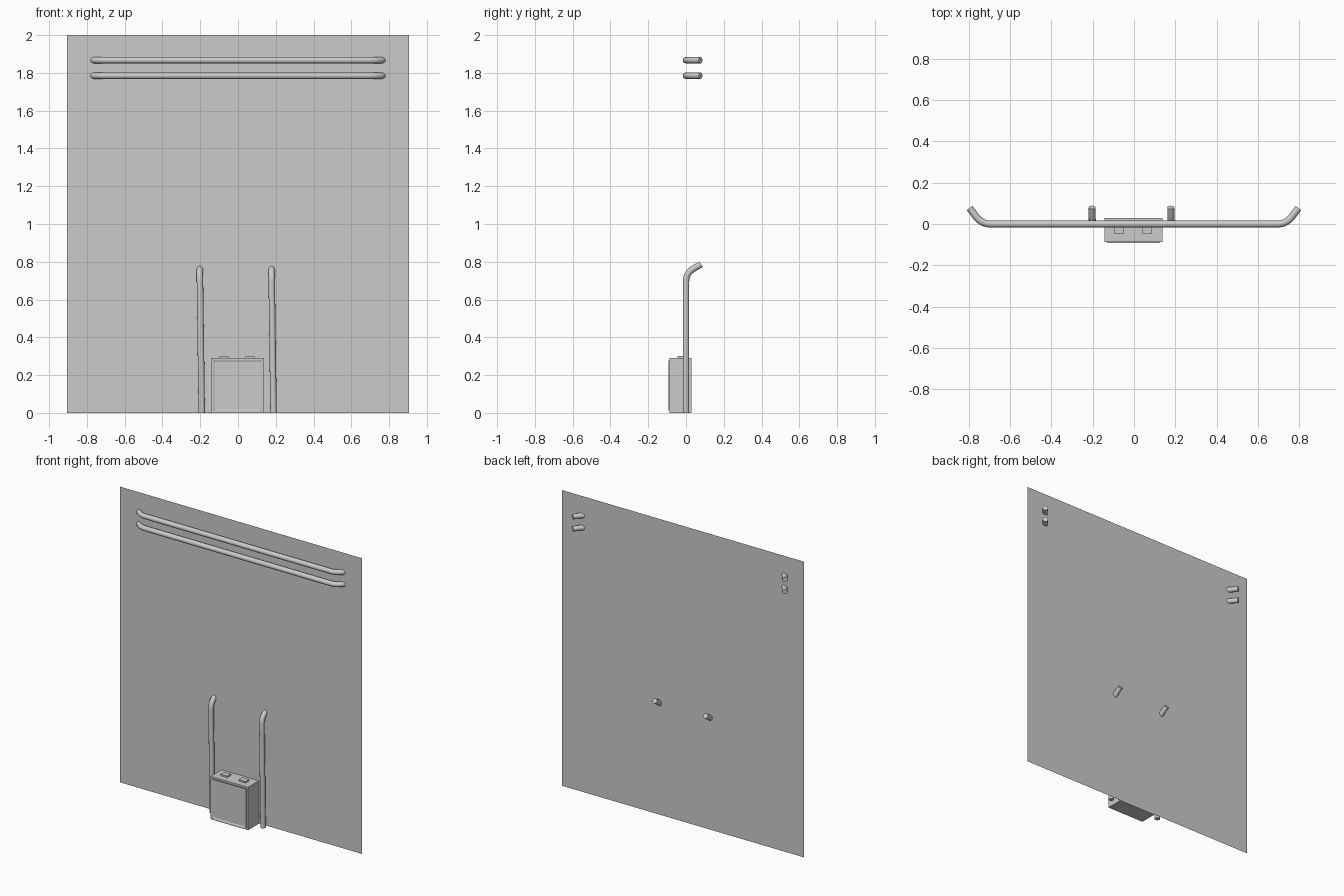
import bpy, bmesh, math
from mathutils import Vector

cube = bpy.data.objects.get("Cube")
if cube:
    bpy.data.objects.remove(cube, do_unlink=True)

grey = bpy.data.materials.new("plain_grey")
grey.use_nodes = True
grey.diffuse_color = (0.6, 0.6, 0.6, 1)
grey.node_tree.nodes["Principled BSDF"].inputs["Base Color"].default_value = (0.6, 0.6, 0.6, 1)


def add_mesh(name, bm):
    mesh = bpy.data.meshes.new(name)
    bm.to_mesh(mesh)
    bm.free()
    mesh.materials.append(grey)
    obj = bpy.data.objects.new(name, mesh)
    bpy.context.collection.objects.link(obj)
    return obj


def box_bm(low, high):
    low, high = Vector(low), Vector(high)
    bm = bmesh.new()
    bmesh.ops.create_cube(bm, size=1)
    for v in bm.verts:
        v.co = (low + high) / 2 + v.co * (high - low)
    return bm


def rounded(points, radius, steps=8):
    """Replace each inner corner of a path with a smooth bend."""
    pts = [Vector(p) for p in points]
    path = [pts[0]]
    for a, b, c in zip(pts, pts[1:], pts[2:]):
        start = b + (a - b).normalized() * radius
        end = b + (c - b).normalized() * radius
        for i in range(steps + 1):
            t = i / steps
            path.append(start * (1 - t) ** 2 + b * 2 * t * (1 - t) + end * t * t)
    return path + [pts[-1]]


def pipe(name, points, bend):
    path = rounded(points, bend)
    curve = bpy.data.curves.new(name, 'CURVE')
    curve.dimensions = '3D'
    curve.bevel_depth = 0.017
    curve.bevel_resolution = 4
    curve.use_fill_caps = True
    spline = curve.splines.new('POLY')
    spline.points.add(len(path) - 1)
    for p, co in zip(spline.points, path):
        p.co = (*co, 1)
    curve.materials.append(grey)
    obj = bpy.data.objects.new(name, curve)
    bpy.context.collection.objects.link(obj)
    bpy.ops.object.select_all(action='DESELECT')
    obj.select_set(True)
    bpy.context.view_layer.objects.active = obj
    bpy.ops.object.convert(target='MESH')
    bpy.ops.object.shade_smooth_by_angle(angle=math.radians(40))


# Thin back sheet: a single upright face
bm = bmesh.new()
corners = [(-0.905, 0), (0.905, 0), (0.905, 2), (-0.905, 2)]
bm.faces.new([bm.verts.new((x, 0.031, z)) for x, z in corners])
add_mesh("back_sheet", bm)

# Horizontal rails with both ends bent back through the sheet
for name, z in (("upper_rail", 1.867), ("lower_rail", 1.785)):
    pipe(name, [(-0.795, 0.077, z), (-0.737, 0, z), (0.737, 0, z), (0.795, 0.077, z)], 0.045)

# Upright pipes, leaning very slightly, with the top bent back
for name, x in (("right_upright_pipe", -0.192), ("left_upright_pipe", 0.188)):
    top = x - 0.01
    pipe(name, [(x, 0, 0), (top, 0, 0.74), (top, 0.08, 0.787)], 0.045)

# Cabinet body
add_mesh("cabinet", box_bm((-0.143, -0.088, 0), (0.137, 0.029, 0.29)))

# Door plate with a narrow raised border
bm = box_bm((-0.13, -0.093, 0.012), (0.125, -0.088, 0.278))
bm.normal_update()
front = [f for f in bm.faces if f.normal.y < -0.9]
bmesh.ops.inset_region(bm, faces=front, thickness=0.009)
bmesh.ops.translate(bm, verts=front[0].verts, vec=(0, 0.004, 0))
add_mesh("cabinet_door", bm)

# Two small pads on the cabinet top
for name, x in (("right_top_pad", -0.073), ("left_top_pad", 0.064)):
    add_mesh(name, box_bm((x - 0.024, -0.046, 0.288), (x + 0.024, -0.006, 0.3)))
